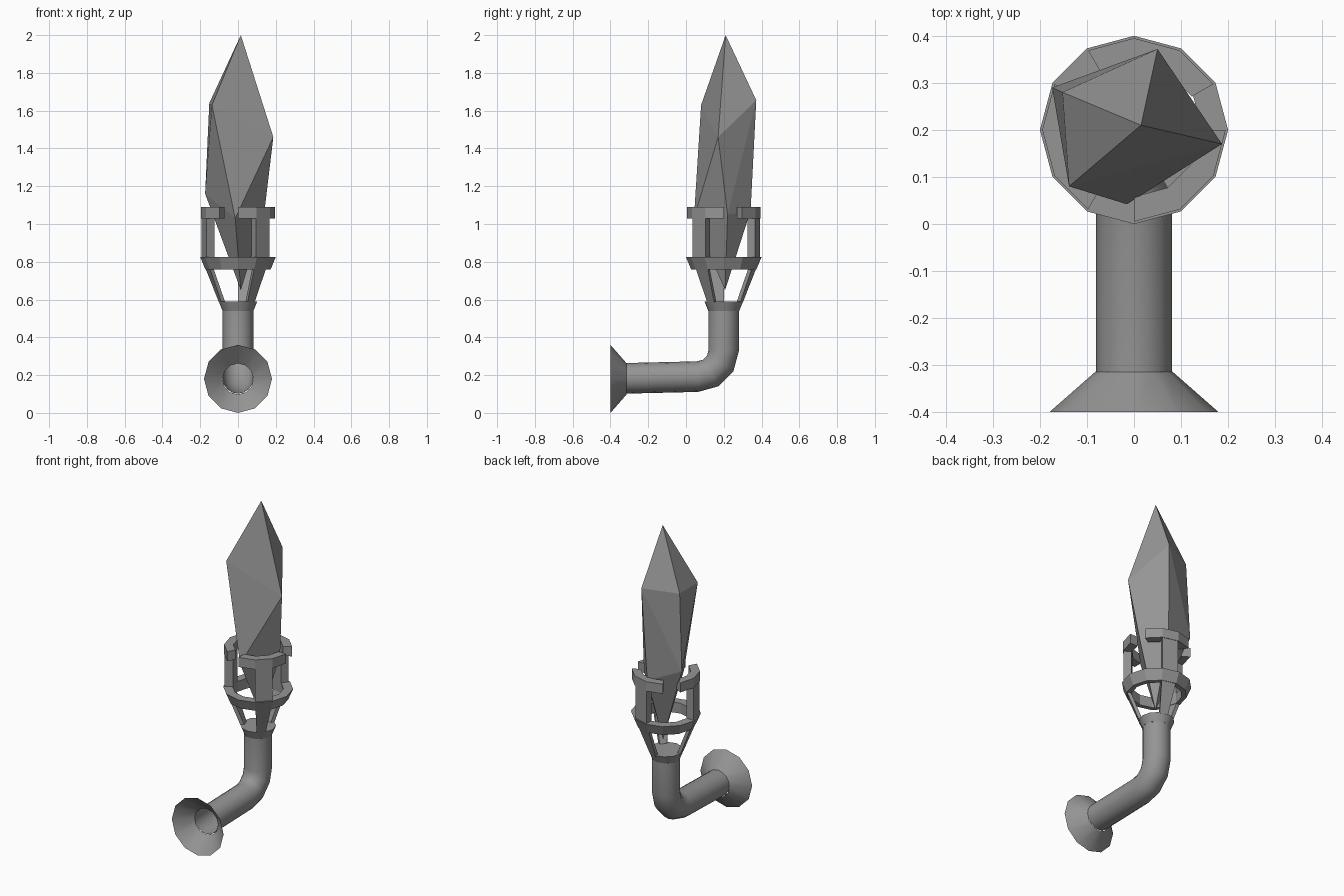
import bpy, bmesh
from math import radians, sin, cos, pi
from mathutils import Vector

if "Cube" in bpy.data.objects:
    bpy.data.objects.remove(bpy.data.objects["Cube"])

CY = 0.2  # y of the torch axis

# dark grey iron and stone
dark = bpy.data.materials.new("dark_grey")
dark.diffuse_color = (0.3, 0.3, 0.3, 1)
dark.use_nodes = True
dark.node_tree.nodes["Principled BSDF"].inputs["Base Color"].default_value = dark.diffuse_color


def finish(name, bm, smooth=None):
    bmesh.ops.recalc_face_normals(bm, faces=bm.faces)
    me = bpy.data.meshes.new(name)
    bm.to_mesh(me)
    bm.free()
    me.materials.append(dark)
    ob = bpy.data.objects.new(name, me)
    bpy.context.collection.objects.link(ob)
    if smooth:
        bpy.ops.object.select_all(action='DESELECT')
        ob.select_set(True)
        bpy.context.view_layer.objects.active = ob
        bpy.ops.object.shade_smooth_by_angle(angle=radians(smooth))
    return ob


def bridge(bm, a, b, closed=True):
    n = len(a)
    for i in range(n if closed else n - 1):
        j = (i + 1) % n
        bm.faces.new((a[i], a[j], b[j], b[i]))


def sector(name, angles, low, high, closed=False):
    """Ring piece; low and high are (outer radius, inner radius, z)."""
    bm = bmesh.new()
    sections = []
    for d in angles:
        c, s = cos(radians(d)), sin(radians(d))
        prof = [(low[0], low[2]), (high[0], high[2]), (high[1], high[2]), (low[1], low[2])]
        sections.append([bm.verts.new((r * c, CY + r * s, z)) for r, z in prof])
    for a, b in zip(sections, sections[1:]):
        bridge(bm, a, b)
    if closed:
        bridge(bm, sections[-1], sections[0])
    else:
        bm.faces.new(sections[0])
        bm.faces.new(sections[-1])
    return finish(name, bm)


# bent pipe, open at the wall end: (y, z, direction angle in the yz plane)
bm = bmesh.new()
path = [(-0.315, 0.183, 0), (0.06, 0.192, 3)]
path += [(0.06 + 0.14 * sin(radians(a)), 0.332 - 0.14 * cos(radians(a)), a) for a in (30, 60, 90)]
path += [(CY, 0.54, 90)]
loops = []
for y, z, a in path:
    n = Vector((0, -sin(radians(a)), cos(radians(a))))
    loops.append([bm.verts.new(Vector((0, y, z)) + 0.081 * (Vector((1, 0, 0)) * cos(t) + n * sin(t)))
                  for t in (2 * pi * i / 16 for i in range(16))])
for a, b in zip(loops, loops[1:]):
    bridge(bm, a, b)
finish("bent_pipe", bm, 40)

# flared wall mount, open at the wall side
bm = bmesh.new()
rings = [[bm.verts.new((r * sin(pi * i / 6), y, 0.18 + r * cos(pi * i / 6))) for i in range(12)]
         for r, y in ((0.18, -0.4), (0.082, -0.314))]
bridge(bm, rings[0], rings[1])
finish("wall_mount", bm, 40)

# solid collar closing the top of the pipe
bm = bmesh.new()
rings = [[bm.verts.new((r * cos(pi * i / 6), CY + r * sin(pi * i / 6), z)) for i in range(12)]
         for r, z in ((0.082, 0.54), (0.102, 0.59))]
bridge(bm, rings[0], rings[1])
bm.faces.new(rings[1])
finish("collar", bm, 40)

# wide cage ring
sector("cage_ring", range(0, 360, 30), (0.173, 0.145, 0.76), (0.2, 0.145, 0.825), True)

# three-fold cage: slanted strips, posts and clasp segments
for k in range(3):
    t = 120 * k
    sector(f"cage_strip_{k}", (t + 60, t + 90), (0.101, 0.078, 0.585), (0.172, 0.15, 0.765))
    sector(f"cage_post_{k}", (t + 60, t + 90), (0.192, 0.145, 0.82), (0.192, 0.145, 1.035))
    sector(f"cage_clasp_{k}", (t + 30, t + 60, t + 90, t + 120), (0.195, 0.142, 1.03), (0.195, 0.142, 1.09))

# faceted crystal flame
bm = bmesh.new()
for p in ((0.015, 0.21, 2.0), (-0.138, 0.08, 1.63), (0.187, 0.17, 1.46), (0.05, 0.372, 1.655),
          (-0.152, 0.28, 1.64), (-0.174, 0.29, 1.16), (-0.015, 0.042, 1.03),
          (0.138, 0.22, 1.05), (0.03, 0.342, 1.07), (0.015, 0.207, 0.65)):
    bm.verts.new(p)
bmesh.ops.convex_hull(bm, input=bm.verts[:])
finish("crystal_flame", bm)
